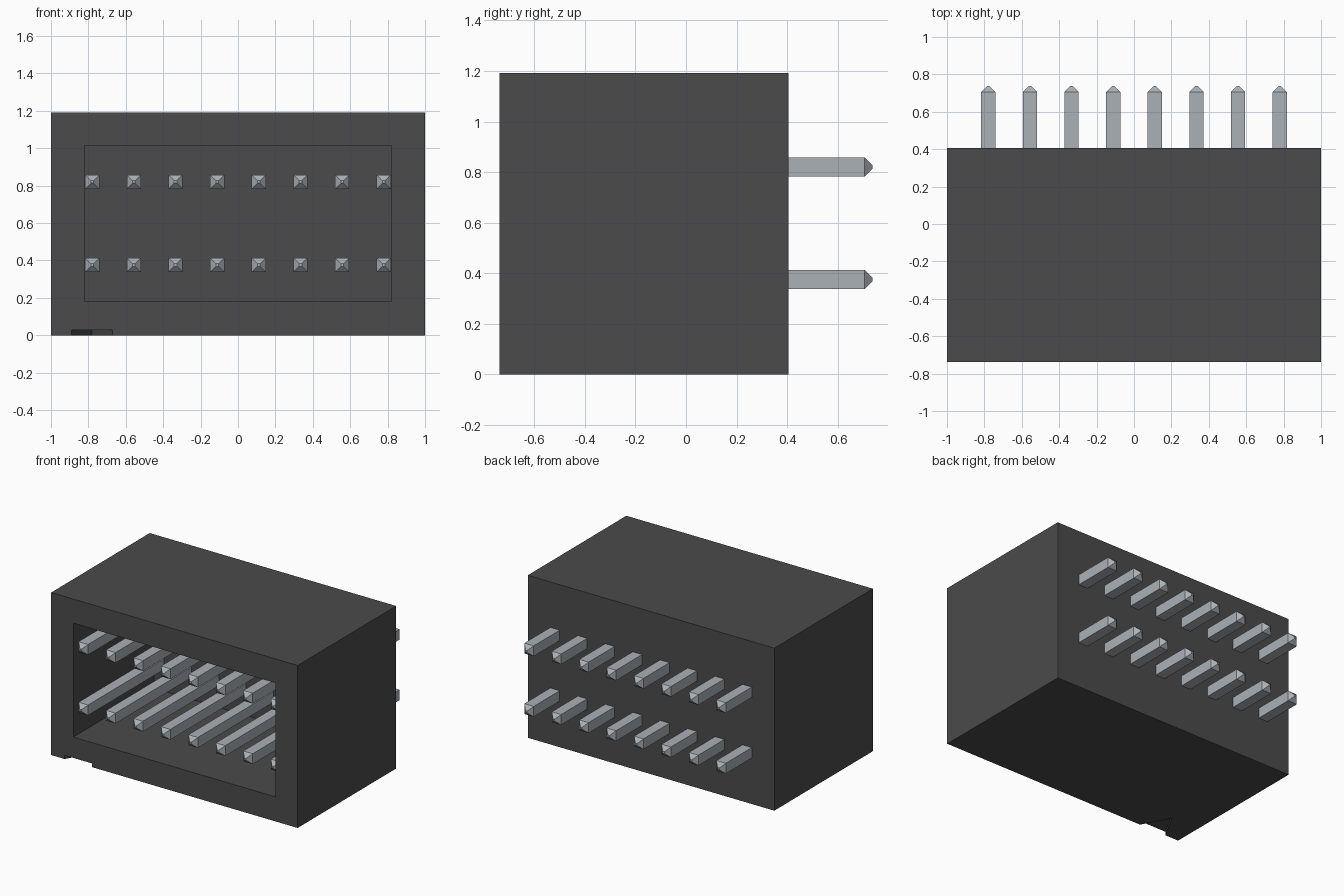
import bpy
import bmesh

if "Cube" in bpy.data.objects:
    bpy.data.objects.remove(bpy.data.objects["Cube"], do_unlink=True)


def material(name, rgb, rough):
    mat = bpy.data.materials.new(name)
    mat.use_nodes = True
    mat.diffuse_color = (*rgb, 1)
    bsdf = mat.node_tree.nodes["Principled BSDF"]
    bsdf.inputs["Base Color"].default_value = (*rgb, 1)
    bsdf.inputs["Roughness"].default_value = rough
    return mat


def loft(name, rings, mat):
    """Closed solid through a list of rings with equal point counts."""
    bm = bmesh.new()
    loops = [[bm.verts.new(p) for p in ring] for ring in rings]
    n = len(loops[0])
    for a, b in zip(loops, loops[1:]):
        for i in range(n):
            j = (i + 1) % n
            bm.faces.new((a[i], a[j], b[j], b[i]))
    bm.faces.new(loops[0][::-1])
    bm.faces.new(loops[-1])
    bmesh.ops.recalc_face_normals(bm, faces=bm.faces)
    mesh = bpy.data.meshes.new(name)
    bm.to_mesh(mesh)
    bm.free()
    mesh.materials.append(mat)
    obj = bpy.data.objects.new(name, mesh)
    bpy.context.collection.objects.link(obj)
    return obj


def rect(x0, x1, z0, z1, y):
    return [(x0, y, z0), (x1, y, z0), (x1, y, z1), (x0, y, z1)]


def cut(target, cutter):
    """Subtract the cutter from the target, then discard it."""
    cutter.hide_render = True
    mod = target.modifiers.new("cut", 'BOOLEAN')
    mod.operation = 'DIFFERENCE'
    mod.solver = 'EXACT'
    mod.object = cutter
    bpy.context.view_layer.objects.active = target
    bpy.ops.object.modifier_apply(modifier=mod.name)
    bpy.data.objects.remove(cutter, do_unlink=True)


black = material("black plastic", (0.07, 0.07, 0.07), 0.6)
silver = material("silver metal", (0.41, 0.44, 0.47), 0.4)

FRONT, BACK, TOP = -0.737, 0.405, 1.192

# Housing: box with an open front cavity
housing = loft("housing", [rect(-1, 1, 0, TOP, FRONT), rect(-1, 1, 0, TOP, BACK)], black)
cut(housing, loft("cavity_cutter", [rect(-0.82, 0.82, 0.18, 1.015, FRONT - 0.1),
                                    rect(-0.82, 0.82, 0.18, 1.015, 0.2)], black))

# Triangular first-pin notch under the front edge, widened in front to cut cleanly
tri = [(-0.945, FRONT - 0.1), (-0.615, FRONT - 0.1), (-0.78, FRONT + 0.2)]
cut(housing, loft("notch_cutter", [[(x, y, z) for x, y in tri] for z in (-0.05, 0.027)], black))

# Two rows of eight square pins with bevelled tips at both ends
HALF, TIP = 0.038, 0.007
SECTIONS = [(-0.71, TIP), (-0.679, HALF), (0.706, HALF), (0.737, TIP)]
for row, z in (("lower", 0.376), ("upper", 0.82)):
    for i in range(8):
        x = (i - 3.5) * 0.2227
        loft(f"{row}_pin_{i + 1}",
             [rect(x - r, x + r, z - r, z + r, y) for y, r in SECTIONS], silver)
